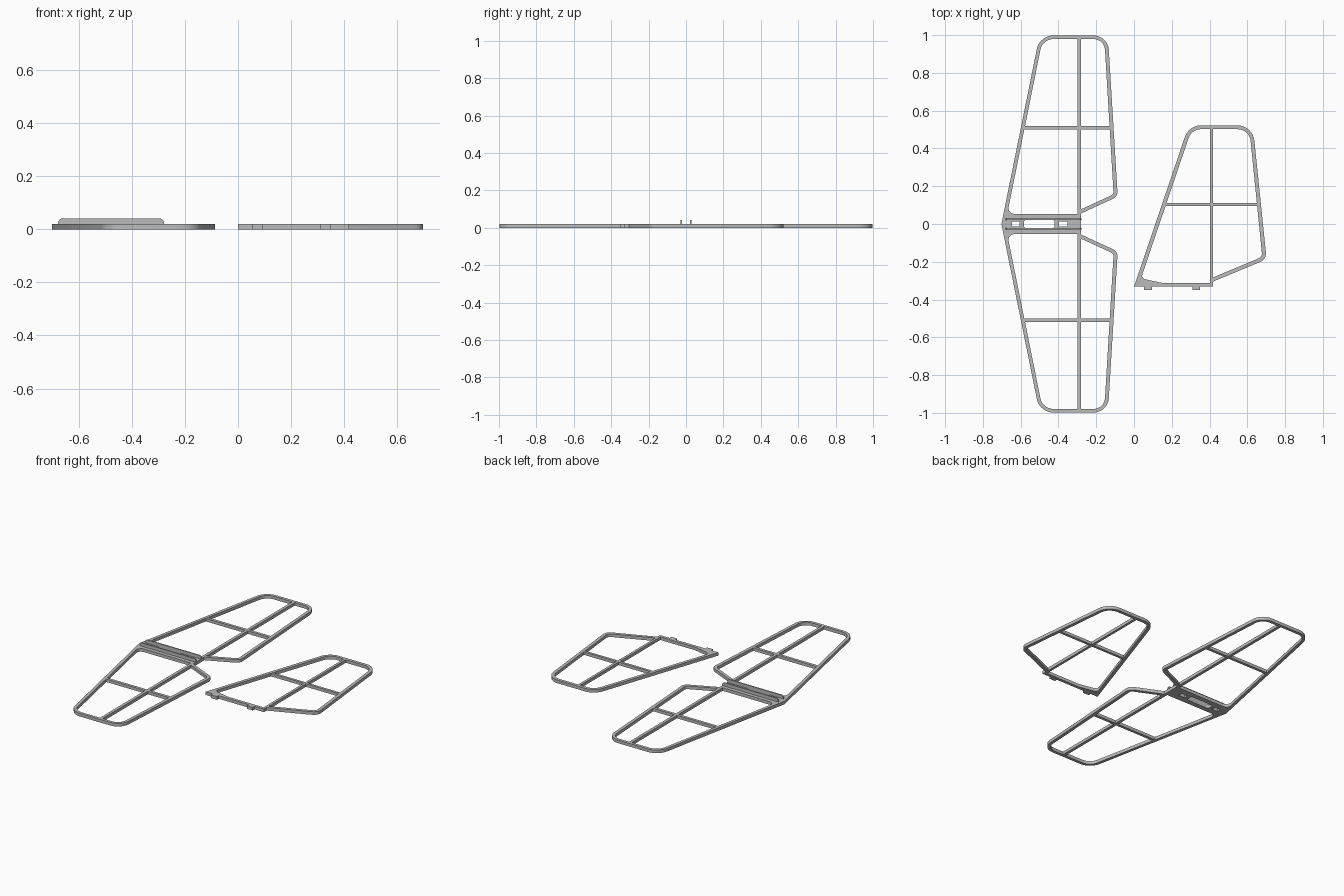
import bpy
import bmesh
import math
from mathutils import Vector

cube = bpy.data.objects.get("Cube")
if cube:
    bpy.data.objects.remove(cube, do_unlink=True)

THICK = 0.02

grey = bpy.data.materials.new("light grey")
grey.use_nodes = True
grey.diffuse_color = (0.5, 0.5, 0.5, 1)
grey.node_tree.nodes["Principled BSDF"].inputs["Base Color"].default_value = (0.5, 0.5, 0.5, 1)


def rounded(corners, steps=8):
    """Closed outline from (x, y, radius) corners, each replaced by an arc."""
    out = []
    for i, (x, y, r) in enumerate(corners):
        p = Vector((x, y))
        if r == 0:
            out.append(p)
            continue
        a = (Vector(corners[i - 1][:2]) - p).normalized()
        b = (Vector(corners[(i + 1) % len(corners)][:2]) - p).normalized()
        half = a.angle(b) / 2
        centre = p + (a + b).normalized() * r / math.sin(half)
        start = p + a * r / math.tan(half) - centre
        end = p + b * r / math.tan(half) - centre
        sweep = math.pi - 2 * half
        for k in range(steps + 1):
            t = k / steps
            out.append(centre + (start * math.sin((1 - t) * sweep)
                                 + end * math.sin(t * sweep)) / math.sin(sweep))
    return out


def plate(name, outlines, thick=THICK):
    """Flat plate: the first outline is the edge, the others are holes."""
    curve = bpy.data.curves.new(name, 'CURVE')
    curve.dimensions = '2D'
    curve.fill_mode = 'BOTH'
    curve.extrude = thick / 2
    for corners in outlines:
        pts = rounded(corners)
        spline = curve.splines.new('POLY')
        spline.points.add(len(pts) - 1)
        for sp, p in zip(spline.points, pts):
            sp.co = (p.x, p.y, 0, 1)
        spline.use_cyclic_u = True
    temp = bpy.data.objects.new(name, curve)
    bpy.context.collection.objects.link(temp)
    bpy.context.view_layer.update()
    mesh = bpy.data.meshes.new_from_object(
        temp.evaluated_get(bpy.context.evaluated_depsgraph_get()))
    bpy.data.objects.remove(temp, do_unlink=True)
    bm = bmesh.new()
    bm.from_mesh(mesh)
    bmesh.ops.remove_doubles(bm, verts=bm.verts, dist=1e-5)
    bmesh.ops.recalc_face_normals(bm, faces=bm.faces)
    bm.to_mesh(mesh)
    bm.free()
    mesh.materials.clear()
    mesh.materials.append(grey)
    obj = bpy.data.objects.new(name, mesh)
    bpy.context.collection.objects.link(obj)
    obj.location.z = thick / 2
    bpy.ops.object.select_all(action='DESELECT')
    obj.select_set(True)
    bpy.context.view_layer.objects.active = obj
    bpy.ops.object.shade_smooth_by_angle(angle=math.radians(30))
    return obj


def rect(x0, x1, y0, y1, r=0):
    return [(x0, y0, r), (x1, y0, r), (x1, y1, r), (x0, y1, r)]


def bar(name, x0, x1, y0, y1):
    obj = plate(name, [rect(x0, x1, y0, y1)], THICK - 0.0006)
    obj.location.z = THICK / 2
    return obj


def flip(corners):
    return [(x, -y, r) for x, y, r in reversed(corners)]


# Tailplane frame: one outline mirrored about y = 0, two bays and three slots
nose = (-0.702, 0, 0)
half_edge = [(-0.50, 0.998, 0.09), (-0.138, 0.998, 0.08),
             (-0.086, 0.145, 0.04), (-0.28, 0.056, 0)]
bay = [(-0.671, 0.054, 0.03), (-0.484, 0.979, 0.07), (-0.157, 0.979, 0.06),
       (-0.108, 0.157, 0.02), (-0.28, 0.078, 0), (-0.285, 0.054, 0)]
slots = [rect(-0.583, -0.42, -0.022, 0.022, 0.012),
         rect(-0.647, -0.605, -0.013, 0.013),
         rect(-0.397, -0.352, -0.013, 0.013)]
plate("tailplane_frame", [[nose] + half_edge + flip(half_edge), bay, flip(bay)] + slots)

# Tailplane spars, ribs and the two upright rails on the root plate
for side, s in (("left", 1), ("right", -1)):
    y0, y1 = sorted((s * 0.05, s * 0.988))
    bar("tailplane_spar_" + side, -0.299, -0.28, y0, y1)
    bar("tailplane_rib_" + side, -0.59, -0.117, s * 0.51 - 0.009, s * 0.51 + 0.009)
    rail = plate("root_rail_" + side, [[(-0.68, 0, 0), (-0.278, 0, 0),
                                        (-0.282, 0.022, 0.015), (-0.674, 0.022, 0.015)]], 0.008)
    rail.rotation_euler.x = math.pi / 2
    rail.location = (0, s * 0.026, THICK - 0.001)

# Upright fin frame with two locating tabs along its root
fin_edge = [(0, -0.332, 0), (0.29, 0.522, 0.09), (0.629, 0.522, 0.09),
            (0.702, -0.187, 0.05), (0.418, -0.305, 0), (0.418, -0.332, 0)]
for x0, x1 in ((0.309, 0.35), (0.052, 0.094)):
    fin_edge += [(x1, -0.332, 0), (x1, -0.35, 0), (x0, -0.35, 0), (x0, -0.332, 0)]
fin_bay = [(0.037, -0.288, 0.02), (0.305, 0.502, 0.07), (0.611, 0.502, 0.07),
           (0.679, -0.174, 0.03), (0.418, -0.283, 0), (0.405, -0.313, 0), (0.155, -0.313, 0)]
plate("fin_frame", [fin_edge, fin_bay])
bar("fin_spar", 0.402, 0.418, -0.32, 0.512)
bar("fin_rib", 0.16, 0.658, 0.096, 0.112)
